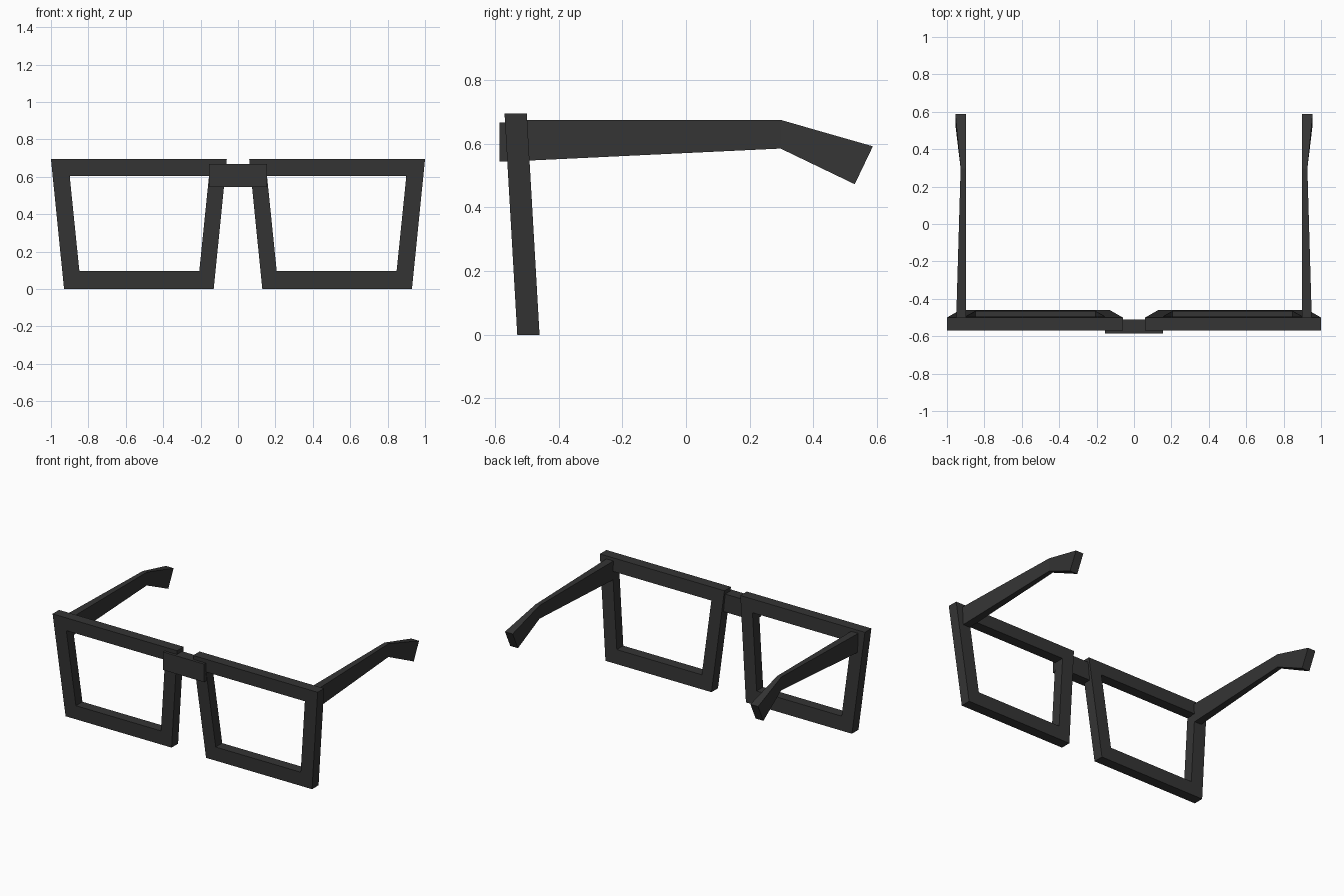
import bpy, bmesh

if "Cube" in bpy.data.objects:
    bpy.data.objects.remove(bpy.data.objects["Cube"])

black = bpy.data.materials.new("matte black")
black.diffuse_color = (0.035, 0.035, 0.035, 1)
black.use_nodes = True
black.node_tree.nodes["Principled BSDF"].inputs["Base Color"].default_value = black.diffuse_color


def finish(name, bm):
    bmesh.ops.recalc_face_normals(bm, faces=bm.faces)
    me = bpy.data.meshes.new(name)
    bm.to_mesh(me)
    bm.free()
    me.materials.append(black)
    ob = bpy.data.objects.new(name, me)
    bpy.context.collection.objects.link(ob)
    return ob


# Lens rim: trapezoid ring, leaning forward towards the top
OUTER = [(0.13, 0), (0.93, 0), (1.0, 0.695), (0.06, 0.695)]
INNER = [(0.207, 0.096), (0.848, 0.096), (0.9, 0.605), (0.155, 0.605)]


def rim(name, side):
    bm = bmesh.new()

    def ring(points, depth):
        return [bm.verts.new((side * x, -0.53 + depth - 0.04 * z / 0.695, z))
                for x, z in points]

    loops = [ring(OUTER, 0), ring(INNER, 0), ring(INNER, 0.07), ring(OUTER, 0.07)]
    for a, b in zip(loops, loops[1:] + loops[:1]):
        for i in range(4):
            j = (i + 1) % 4
            bm.faces.new((a[i], a[j], b[j], b[i]))
    return finish(name, bm)


# Temple arm: cross-sections (y top, z top, y bottom, z bottom, outer x)
SECTIONS = [(-0.52, 0.675, -0.52, 0.546, 0.951),
            (0.297, 0.675, 0.297, 0.585, 0.927),
            (0.587, 0.592, 0.53, 0.473, 0.955)]


def arm(name, side):
    bm = bmesh.new()
    loops = []
    for yt, zt, yb, zb, xo in SECTIONS:
        loops.append([bm.verts.new((side * x, y, z)) for x, y, z in
                      ((0.897, yt, zt), (xo, yt, zt), (xo, yb, zb), (0.897, yb, zb))])
    for a, b in zip(loops, loops[1:]):
        for i in range(4):
            j = (i + 1) % 4
            bm.faces.new((a[i], a[j], b[j], b[i]))
    bm.faces.new(loops[0])
    bm.faces.new(loops[-1])
    return finish(name, bm)


for label, side in (("left", -1), ("right", 1)):
    rim("lens_rim_" + label, side)
    arm("temple_arm_" + label, side)

# Nose bridge plate
bm = bmesh.new()
bmesh.ops.create_cube(bm, size=1)
bmesh.ops.scale(bm, vec=(0.31, 0.075, 0.123), verts=bm.verts)
bmesh.ops.translate(bm, vec=(0, -0.549, 0.606), verts=bm.verts)
finish("nose_bridge", bm)
